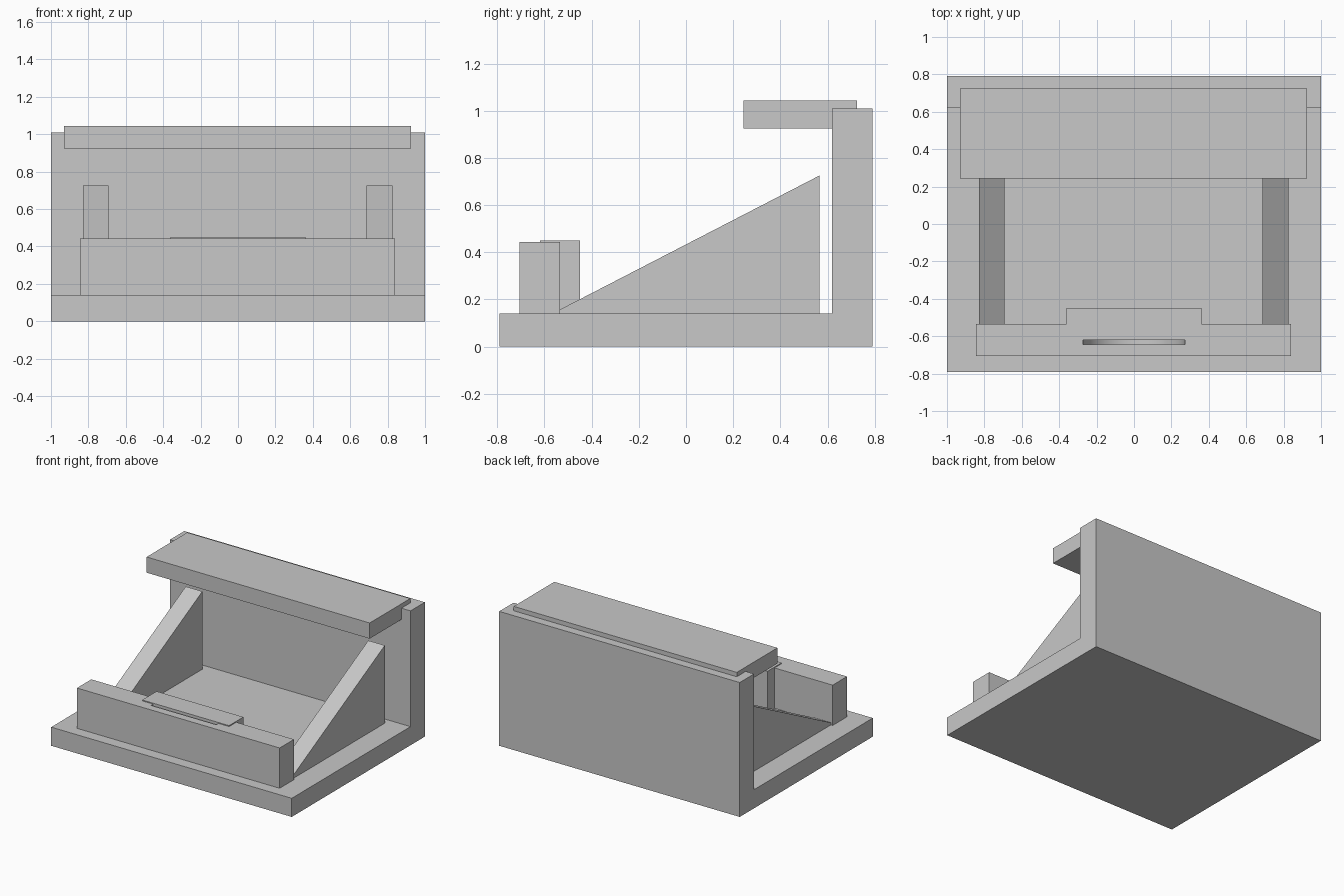
import bpy
import bmesh
import math

cube = bpy.data.objects.get("Cube")
if cube:
    bpy.data.objects.remove(cube, do_unlink=True)

grey = bpy.data.materials.new("plain_grey")
grey.use_nodes = True
colour = (0.58, 0.58, 0.58, 1)
grey.diffuse_color = colour
grey.node_tree.nodes["Principled BSDF"].inputs["Base Color"].default_value = colour


def prism(name, outline, axis, start, end):
    """Extrude an outline along x (outline in y, z) or y (outline in x, z)."""
    place = (lambda a, b, d: (d, a, b)) if axis == "x" else (lambda a, b, d: (a, d, b))
    bm = bmesh.new()
    rings = [[bm.verts.new(place(a, b, d)) for a, b in outline] for d in (start, end)]
    count = len(outline)
    bm.faces.new(rings[0])
    bm.faces.new(rings[1])
    for i in range(count):
        j = (i + 1) % count
        bm.faces.new((rings[0][i], rings[0][j], rings[1][j], rings[1][i]))
    bmesh.ops.recalc_face_normals(bm, faces=bm.faces)
    mesh = bpy.data.meshes.new(name)
    bm.to_mesh(mesh)
    bm.free()
    mesh.materials.append(grey)
    obj = bpy.data.objects.new(name, mesh)
    bpy.context.collection.objects.link(obj)
    return obj


def box(name, x, y, z):
    outline = [(y[0], z[0]), (y[1], z[0]), (y[1], z[1]), (y[0], z[1])]
    return prism(name, outline, "x", *x)


FLOOR, BAR_TOP = 0.14, 0.443

# Base and back wall as one L-shaped profile
prism("base_and_back_wall",
      [(-0.79, 0), (0.79, 0), (0.79, 1.01), (0.62, 1.01), (0.62, FLOOR), (-0.79, FLOOR)],
      "x", -1, 1)

# Overhanging top shelf
box("top_shelf", (-0.93, 0.925), (0.243, 0.725), (0.925, 1.043))

# Sloping side supports
slope = [(-0.535, FLOOR), (0.565, FLOOR), (0.565, 0.725), (-0.535, 0.157)]
prism("right_support", slope, "x", -0.83, -0.692)
prism("left_support", slope, "x", 0.688, 0.825)

# Front bar in layers, the middle layer dipping into a round slot
left, right = -0.845, 0.84
box("front_bar_face", (left, right), (-0.705, -0.645), (FLOOR, BAR_TOP))
box("front_bar_rear", (left, right), (-0.62, -0.535), (FLOOR, BAR_TOP))
radius, steps = 0.272, 32
arc = [(radius * math.cos(math.pi * i / steps), BAR_TOP - radius * math.sin(math.pi * i / steps))
       for i in range(steps + 1)]
slot = prism("front_bar_slot",
             [(left, FLOOR), (right, FLOOR), (right, BAR_TOP)] + arc + [(left, BAR_TOP)],
             "y", -0.645, -0.62)
slot.data.polygons.foreach_set(
    "use_smooth", [len(p.vertices) == 4 and abs(p.center.x) < radius and p.center.z > FLOOR + 0.01
                   for p in slot.data.polygons])

# Backing block behind the slot
box("backing_block", (-0.362, 0.36), (-0.62, -0.45), (FLOOR, 0.45))
